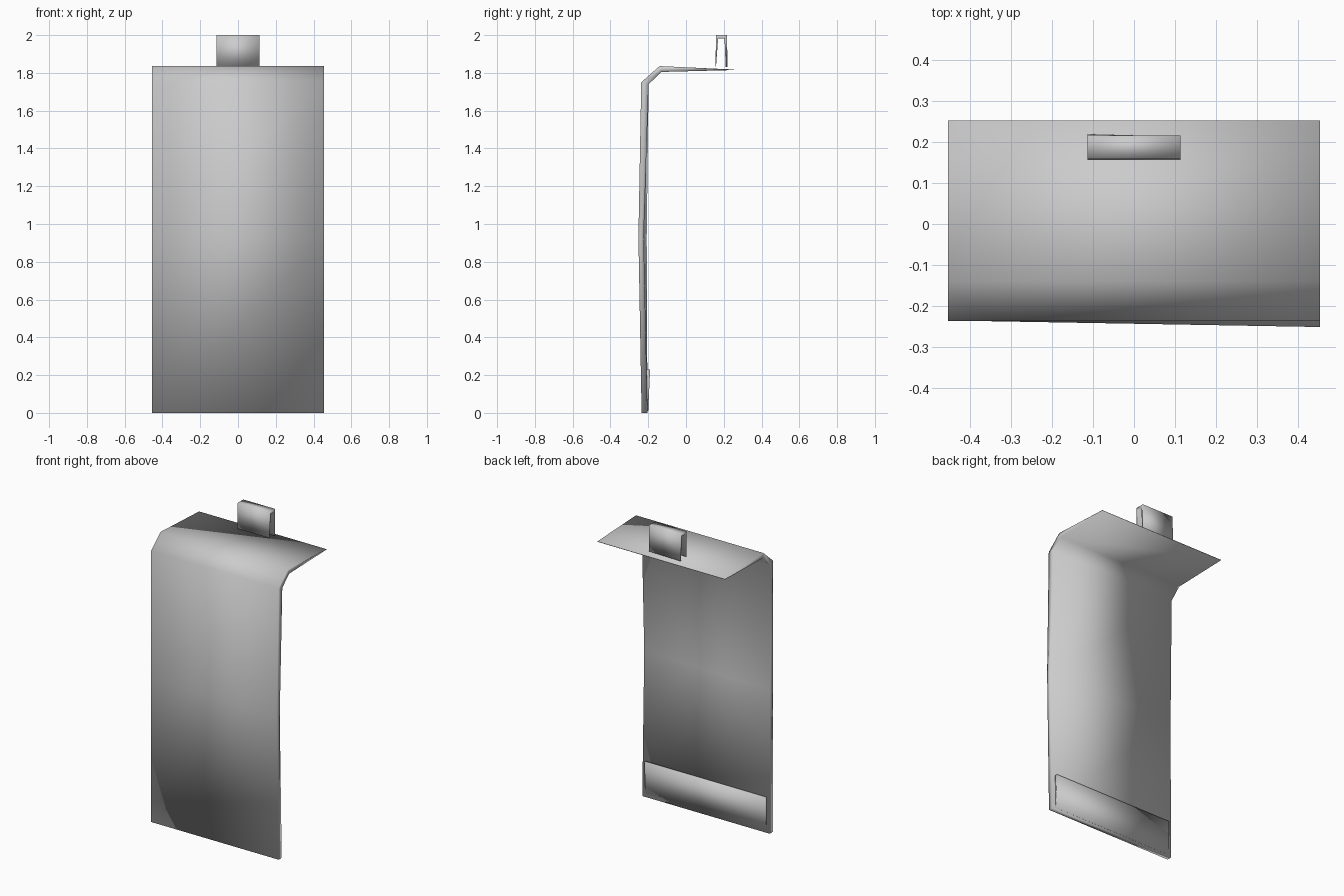
import bpy, bmesh

if "Cube" in bpy.data.objects:
    bpy.data.objects.remove(bpy.data.objects["Cube"])


def strip_part(name, left, right, half_width):
    """Sweep a banded profile across x. Each station is (outer y, outer z, inner y, inner z)."""
    bm = bmesh.new()
    rings = []
    for l, r in zip(left, right):
        rings.append([
            bm.verts.new((-half_width, l[0], l[1])),
            bm.verts.new((half_width, r[0], r[1])),
            bm.verts.new((half_width, r[2], r[3])),
            bm.verts.new((-half_width, l[2], l[3])),
        ])
    for a, b in zip(rings, rings[1:]):
        for i in range(4):
            j = (i + 1) % 4
            bm.faces.new((a[i], a[j], b[j], b[i]))
    bm.faces.new(rings[0])
    bm.faces.new(rings[-1])
    bmesh.ops.recalc_face_normals(bm, faces=bm.faces)
    for f in bm.faces:
        f.smooth = True
    mesh = bpy.data.meshes.new(name)
    bm.to_mesh(mesh)
    bm.free()
    obj = bpy.data.objects.new(name, mesh)
    bpy.context.collection.objects.link(obj)
    return obj


# Bent panel: upright sheet folding back into a thin top flap, bowed on its right edge
top = [(-0.237, 1.75, -0.198, 1.74),
       (-0.14, 1.836, -0.13, 1.805),
       (0.253, 1.818, 0.253, 1.815)]
foot = [(-0.235, 0.0, -0.204, 0.0)]
panel_left = foot + [(-0.236, 0.93, -0.208, 0.93)] + top
panel_right = foot + [(-0.252, 0.93, -0.224, 0.93)] + top
strip_part("bent_panel", panel_left, panel_right, 0.455)

# Clip: upside-down U with legs thinning toward the bottom
clip_left = [(0.156, 1.835, 0.159, 1.835), (0.159, 2.0, 0.170, 1.983),
             (0.217, 2.0, 0.204, 1.983), (0.220, 1.83, 0.216, 1.83)]
clip_right = clip_left[:3] + [(0.214, 1.83, 0.210, 1.83)]
strip_part("top_clip", clip_left, clip_right, 0.114)

# Thin strip low on the back of the panel
plate = [(-0.208, 0.01, -0.200, 0.01), (-0.209, 0.23, -0.190, 0.23)]
strip_part("back_plate", plate, plate, 0.43)
